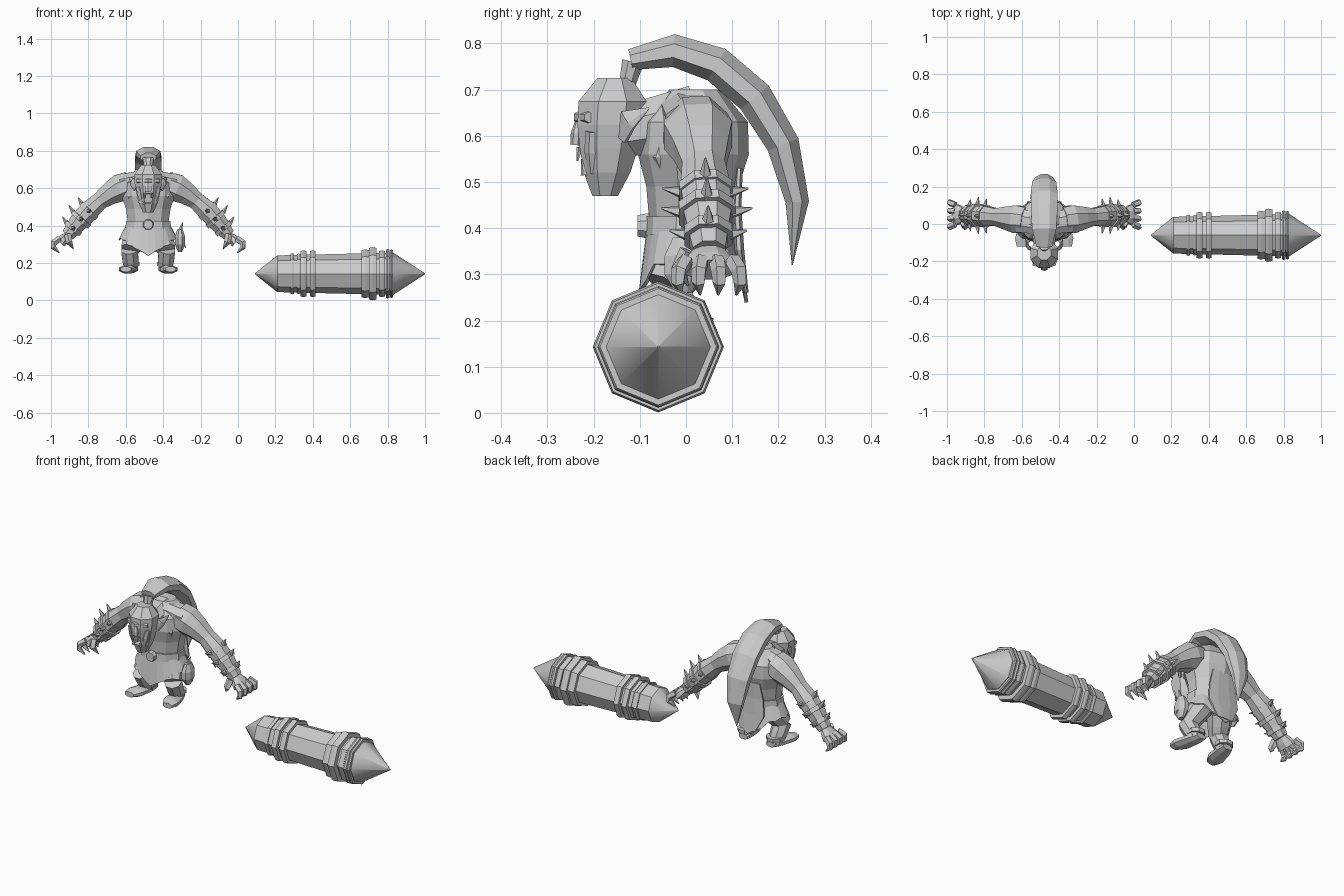
import bpy, bmesh
from math import sin, cos, pi, radians, comb
from mathutils import Vector

cube = bpy.data.objects.get("Cube")
if cube:
    bpy.data.objects.remove(cube, do_unlink=True)

grey = (0.6, 0.6, 0.6, 1)
plain_grey = bpy.data.materials.new("plain grey")
plain_grey.use_nodes = True
plain_grey.diffuse_color = grey
plain_grey.node_tree.nodes["Principled BSDF"].inputs["Base Color"].default_value = grey

X, Y, Z = Vector((1, 0, 0)), Vector((0, 1, 0)), Vector((0, 0, 1))
BODY = X * -0.48
POINT = 0.002


def finish(name, mesh_data, place=BODY, mirror=False):
    """Turn a bmesh into a named object, mirrored about the body if wanted."""
    bmesh.ops.recalc_face_normals(mesh_data, faces=mesh_data.faces)
    mesh = bpy.data.meshes.new(name)
    mesh_data.to_mesh(mesh)
    mesh_data.free()
    mesh.materials.append(plain_grey)
    part = bpy.data.objects.new(name, mesh)
    bpy.context.collection.objects.link(part)
    part.location = place
    if mirror:
        part.modifiers.new("Mirror", "MIRROR").use_mirror_merge = False
    return part


def bezier(controls, t):
    """Point at t on the curve steered by any number of control points."""
    n = len(controls) - 1
    return sum((Vector(c) * comb(n, i) * t**i * (1 - t)**(n - i)
                for i, c in enumerate(controls)), Vector())


def tube_mesh(controls, radii, side, flat=1, sides=8, axis=None, turn=0.5):
    """Skin rings spread evenly along a curve; flat squashes them across side."""
    bm = bmesh.new()
    steps = len(radii) - 1
    path = [bezier(controls, i / steps) for i in range(steps + 1)]
    rings = []
    for i, radius in enumerate(radii):
        ahead = axis or (path[min(i + 1, steps)] - path[max(i - 1, 0)]).normalized()
        u = (side - ahead * side.dot(ahead)).normalized()
        v = ahead.cross(u) * flat
        angles = [(k + turn) * 2 * pi / sides for k in range(sides)]
        rings.append([bm.verts.new(path[i] + (u * cos(a) + v * sin(a)) * radius) for a in angles])
    for low, high in zip(rings, rings[1:]):
        for k in range(sides):
            j = (k + 1) % sides
            bm.faces.new((low[k], low[j], high[j], high[k]))
    bm.faces.new(rings[0])
    bm.faces.new(rings[-1])
    return bm


def tube(name, controls, radii, side, mirror=False, **shape):
    return finish(name, tube_mesh(controls, radii, side, **shape), mirror=mirror)


def spike(name, base, tip, radius, mirror=True):
    ahead = Vector(tip) - Vector(base)
    side = Y if abs(ahead.y) < abs(ahead.z) else X
    return tube(name, [base, tip], [radius, POINT], side, mirror, sides=5)


# Torso, chest, shoulders and neck
tube("torso", [(0, .01, .35), (0, .02, .7)], [.11, .115, .125, .15, .145, .07], X, flat=.8, axis=Z, sides=10)
tube("chest_muscle", [(.05, -.03, .5), (.06, -.06, .55), (.06, -.03, .61)], [.04, .06, .05], X, True,
     flat=.7, axis=Z, sides=6)
tube("shoulder_slope", [(.02, 0, .66), (.14, .02, .63)], [.06, .07], Y, True, flat=.7)
tube("neck", [(0, .02, .64), (0, -.13, .61)], [.075, .06], X)

# Head, with an open mouth pushed into the front of the jaw
chin, crown = (0, -.175, .47), (0, -.155, .725)
head = tube_mesh([chin, crown], [.03, .055, .068, .078, .08, .04], X, axis=Z)
bmesh.ops.recalc_face_normals(head, faces=head.faces)
mouth = [f for f in head.faces if f.normal.y < -.8 and .52 < f.calc_center_median().z < .57]
bmesh.ops.inset_region(head, faces=mouth, thickness=.004)
bmesh.ops.translate(head, vec=Y * .04, verts=list({v for f in mouth for v in f.verts}))
finish("head", head)

# Face
tube("brow", [(.06, -.21, .64), (0, -.25, .64), (-.06, -.21, .64)], [.012, .015, .012], Y, sides=6)
tube("nose", [(0, -.235, .63), (0, -.24, .58)], [.01, .02, .018], X, flat=.6, sides=6)
tube("cheek", [(.05, -.2, .61), (.03, -.2, .52)], [.018, .02, .012], X, True, sides=6)
tube("ear", [(.06, -.14, .6), (.09, -.14, .64), (.1, -.08, .66)], [.025, .025, POINT], Z, True, flat=.4)
spike("upper_fang", (.016, -.23, .575), (.016, -.235, .545), .007)
spike("lower_fang", (.022, -.22, .515), (.024, -.225, .55), .008)

# Long top knot curving over the back
tube("hair_knot", [(0, -.13, .7), (0, -.115, .76)], [.022, .032], X, flat=.8)
tube("hair", [(0, -.12, .765), (0, .06, .86), (0, .3, .6), (0, .23, .32)],
     [.045, .07, .077, .078, .07, .05, POINT], X, flat=.55)

# Arms
shoulder, bend, wrist = Vector((.1, .02, .62)), Vector((.25, .04, .58)), Vector((.43, .05, .35))
arm = [shoulder, bend, wrist]
tube("arm", arm, [.075, .08, .065, .05, .058, .055, .038], Y, True)

# Forearm guards, each with a ring of spikes
for t, radius in ((.68, .062), (.8, .066), (.92, .056)):
    centre = bezier(arm, t)
    along = (bezier(arm, t + .02) - centre).normalized()
    half = along * .012
    tube("forearm_guard", [centre - half, centre + half], [radius, radius], Y, True)
    for direction in (Y, -Y, along.cross(Y)):
        reach = direction * radius
        spike("guard_spike", centre + reach * .8, centre + reach * 1.5 - half, .015)

# Hands with clawed fingers
tube("palm", [wrist, wrist + (X - Z) * .04], [.036, .052, .06], Y, True, flat=.55)
for finger in range(4):
    fan = (finger - 1.5) * Y
    knuckle = wrist + X * .045 - Z * .02 + fan * .034
    tube("finger", [knuckle, knuckle + X * .07 - Z * .03 + fan * .02, knuckle - Z * .075 + fan * .005],
         [.018, .018, .015, POINT], Y, True, sides=5)
palm_edge = wrist - Y * .045
tube("thumb", [palm_edge, palm_edge - (Y + Z) * .04, palm_edge - X * .03 - Z * .075],
     [.02, .018, POINT], Y, True, sides=5)

# Bent legs and broad feet
hip, knee, ankle = (.06, .02, .36), (.1, -.04, .27), (.09, .015, .165)
tube("thigh", [hip, knee], [.065, .06, .05], X, True)
tube("shin", [knee, ankle], [.048, .046, .038], X, True)
tube("ankle_wrap", [Vector(ankle) + Z * .02, Vector(ankle) + Z * .04], [.046, .048], X, True, axis=Z)
tube("foot", [(.085, .05, .167), (.12, -.12, .167)], [.03, .042, .046, .048, .03], X, True, flat=.5, axis=Y)

# Belt and buckle
tube("belt", [(0, .01, .385), (0, .01, .425)], [.128, .125], X, flat=.8, axis=Z, sides=10)
tube("buckle", [(0, -.08, .405), (0, -.105, .405)], [.03, .025], X)

# Skirt with a ragged hem, dropping to a point in front and behind
skirt = bmesh.new()
folds = 24
waist, hem = [], []
for k in range(folds):
    a = 2 * pi * k / folds
    drop = .325 - .085 * abs(sin(a))**5 + .012 * (k % 2)
    waist.append(skirt.verts.new((.12 * cos(a), .01 + .095 * sin(a), .4)))
    hem.append(skirt.verts.new((.158 * cos(a), .015 + .12 * sin(a), drop)))
for k in range(folds):
    j = (k + 1) % folds
    skirt.faces.new((waist[k], waist[j], hem[j], hem[k]))
finish("skirt", skirt).modifiers.new("Thickness", "SOLIDIFY").thickness = .008
tube("back_cloth", [(0, .115, .53), (0, .1, .4), (0, .13, .26)], [.07, .09, .1, .05], X, flat=.12)

# Hip pouch with charms, on the left only
pouch = Vector((.17, -.005, .32))
tube("pouch", [pouch + Z * .06, pouch - Z * .06], [.025, .045, .045, .018], Y, flat=.65, axis=-Z)
spike("pouch_charm", pouch + Z * .04, pouch + X * .03 - Z * .04, .014, mirror=False)
spike("pouch_feather", pouch + Z * .05, pouch + X * .015 + Z * .1, .012, mirror=False)

# Eight-sided ram with raised bands
ram = Vector((0, -.06, .143))


def ram_part(name, start, end, radii):
    return finish(name, tube_mesh([X * start, X * end], radii, Y, axis=X, turn=0), ram)


left_end, right_end, thin, thick = .21, .83, .098, .113
ram_part("ram_shaft", left_end, right_end, [thin, thick])
bands = [(.29, .02, .11), (.325, .02, .108), (.35, .03, .125), (.4, .03, .125),
         (.68, .04, .13), (.72, .04, .142), (.77, .03, .125), (.8, .02, .132), (.82, .015, .13)]
for middle, width, radius in bands:
    ram_part("ram_band", middle - width / 2, middle + width / 2, [radius * .97, radius, radius * .97])

# Smooth pointed ends of the ram
bpy.ops.object.select_all(action="DESELECT")
for name, start, tip, radius in (("ram_rear_point", left_end, .09, thin),
                                 ("ram_front_point", right_end, 1, thick)):
    point = ram_part(name, start, tip, [radius, POINT])
    point.select_set(True)
    bpy.context.view_layer.objects.active = point
bpy.ops.object.shade_smooth_by_angle(angle=radians(50))
